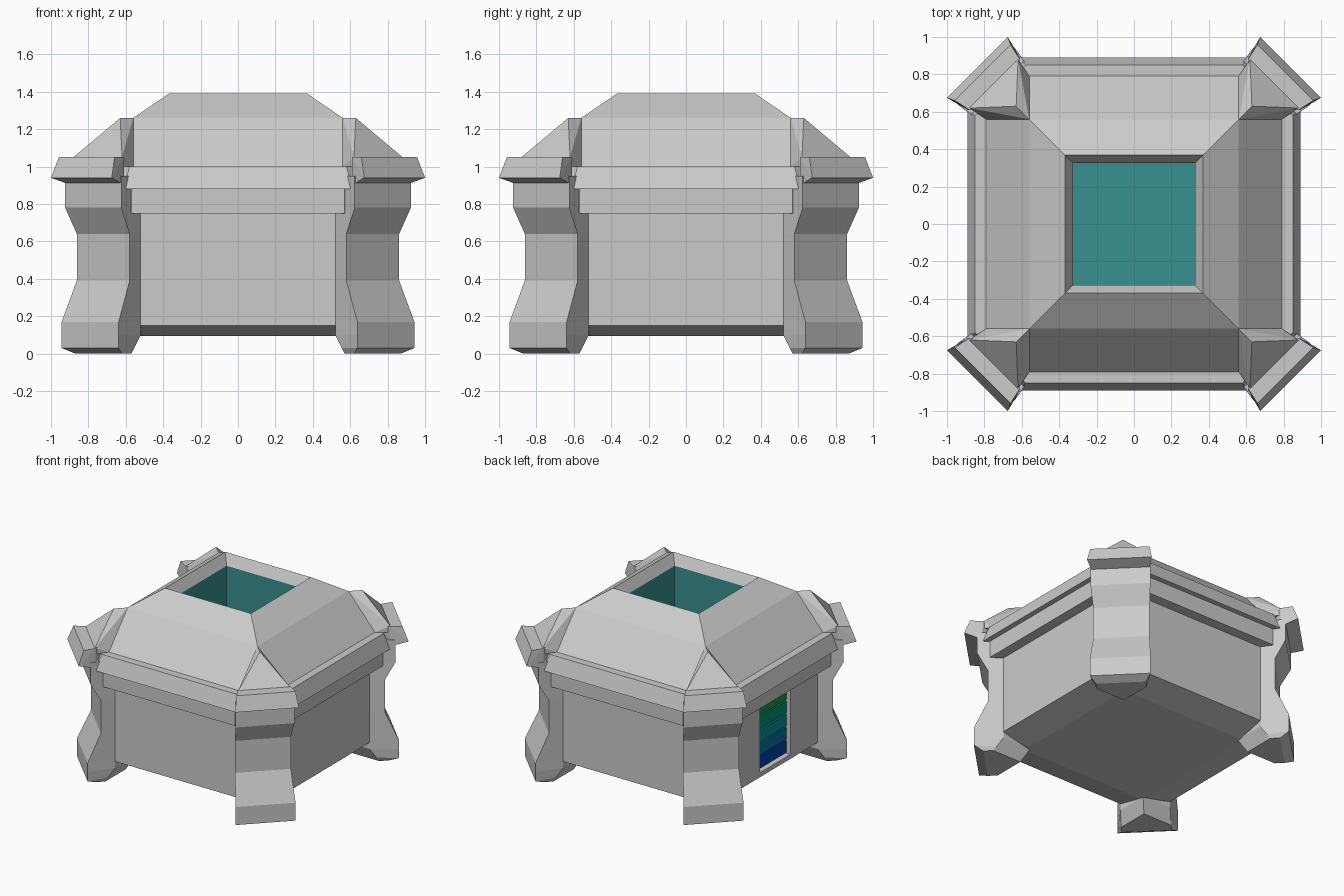
import bpy, bmesh
from mathutils import Vector

if "Cube" in bpy.data.objects:
    bpy.data.objects.remove(bpy.data.objects["Cube"])


def material(name, rgb):
    m = bpy.data.materials.new(name)
    m.diffuse_color = (*rgb, 1)
    m.use_nodes = True
    m.node_tree.nodes["Principled BSDF"].inputs["Base Color"].default_value = m.diffuse_color
    return m


def finish(bm, name):
    bmesh.ops.remove_doubles(bm, verts=bm.verts, dist=1e-4)
    bmesh.ops.recalc_face_normals(bm, faces=bm.faces)
    me = bpy.data.meshes.new(name)
    bm.to_mesh(me)
    bm.free()
    ob = bpy.data.objects.new(name, me)
    bpy.context.collection.objects.link(ob)
    return ob


def loft(name, rings):
    """Skin closed rings of 3D points and cap both ends."""
    bm = bmesh.new()
    vs = [[bm.verts.new(p) for p in ring] for ring in rings]
    n = len(vs[0])
    for a, b in zip(vs, vs[1:]):
        for i in range(n):
            j = (i + 1) % n
            bm.faces.new((a[i], a[j], b[j], b[i]))
    bm.faces.new(vs[0][::-1])
    bm.faces.new(vs[-1])
    return finish(bm, name)


def hull(name, pts):
    bm = bmesh.new()
    for p in pts:
        bm.verts.new(p)
    bmesh.ops.convex_hull(bm, input=bm.verts)
    bmesh.ops.dissolve_limit(bm, angle_limit=0.03, verts=bm.verts, edges=bm.edges)
    return finish(bm, name)


def octagon(h, c, z):
    """Square of half size h whose flat sides end at +-c."""
    return [(h, -c, z), (h, c, z), (c, h, z), (-c, h, z),
            (-h, c, z), (-h, -c, z), (-c, -h, z), (c, -h, z)]


def box(name, lo, hi):
    return hull(name, [(x, y, z) for x in (lo[0], hi[0])
                       for y in (lo[1], hi[1]) for z in (lo[2], hi[2])])


# Body with a shallow sloped underside and a recess in its left wall
body = loft("body", [octagon(*r) for r in (
    (.55, .50, .095), (.77, .54, .15), (.77, .54, .80))])
cutter = box("recess_cutter", (-.9, -.185, .185), (-.715, .185, .715))
mod = body.modifiers.new("recess", 'BOOLEAN')
mod.object = cutter
mod.solver = 'EXACT'
bpy.context.view_layer.objects.active = body
bpy.ops.object.modifier_apply(modifier="recess")
bpy.data.objects.remove(cutter)

# Lid with stepped rim, two roof slopes and an open well
lid = loft("lid", [octagon(*r) for r in (
    (.85, .57, .75), (.85, .57, .88), (.89, .61, .88), (.85, .58, 1.0),
    (.79, .56, 1.0), (.56, .56, 1.26), (.37, .37, 1.39),
    (.325, .325, 1.31), (.325, .325, .96))])
lid.data.materials.append(None)
lid.data.materials.append(material("well_teal", (.04, .28, .28)))
for p in lid.data.polygons:
    if max(abs(c) for v in p.vertices for c in lid.data.vertices[v].co[:2]) < .33:
        p.material_index = 1

# Coloured bars stacked in the recess
colours = ((.0, .05, .40), (.0, .17, .36), (.0, .29, .31), (.0, .29, .17), (.01, .29, .05))
for i, rgb in enumerate(colours):
    z = .195 + i * .103
    bar = box(f"indicator_bar_{i + 1}", (-.74, -.18, z), (-.71, .18, z + .092))
    bar.data.materials.append(material(f"bar_colour_{i + 1}", rgb))

# Corner posts: legs, caps and roof wedges, repeated at four corners
# leg levels: height, outer reach, width offset, inner corner
leg_levels = ((0, .87, .25, .57), (.03, .943, .305, .555), (.10, .943, .305, .52),
              (.17, .943, .305, .52), (.39, .862, .283, .52), (.64, .862, .283, .52),
              (.78, .924, .30, .52), (.95, .924, .30, .52))
cap_pts = []
for a, b, z in ((1.0, .675, .94), (.89, .61, .90), (.958, .66, 1.05), (.88, .61, 1.05),
                (.62, .62, .90), (.62, .62, 1.05)):
    cap_pts += [(a, b, z), (b, a, z)]
wedge_pts = [(.63, .63, 1.26), (.56, .56, 1.26), (.56, .56, 1.0)]
for a, b, z in ((.88, .62, 1.05), (.88, .62, 1.0), (.79, .56, 1.0)):
    wedge_pts += [(a, b, z), (b, a, z)]

for sx, sy, where in ((1, -1, "front_right"), (-1, -1, "front_left"),
                      (1, 1, "back_right"), (-1, 1, "back_left")):
    def place(pts):
        return [Vector((x * sx, y * sy, z)) for x, y, z in pts]
    loft("leg_" + where, [place([(a, a, z), (a + .25, a, z), (o, o - d, z),
                                 (o - d, o, z), (a, a + .25, z)])
                          for z, o, d, a in leg_levels])
    hull("leg_cap_" + where, place(cap_pts))
    hull("roof_wedge_" + where, place(wedge_pts))
